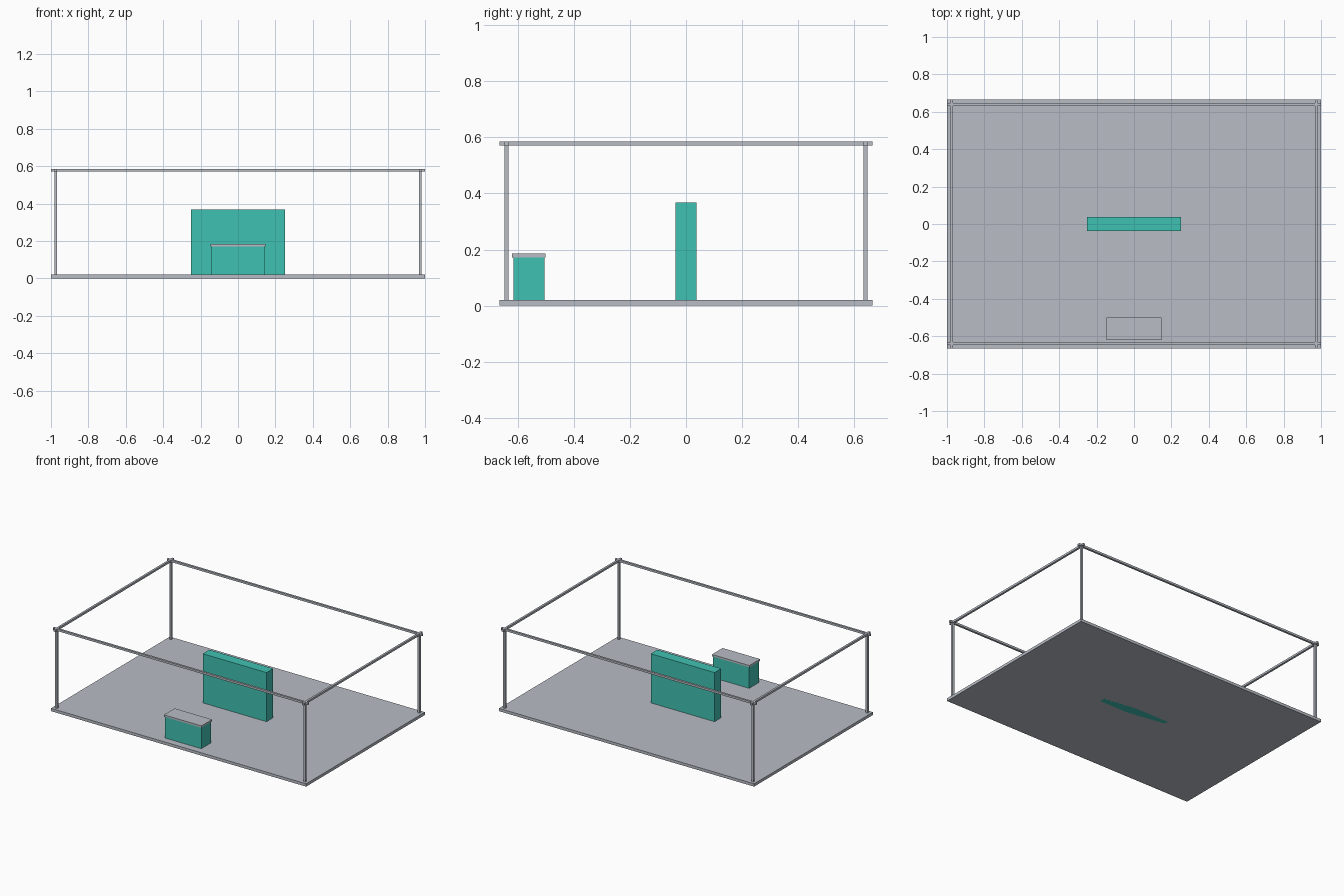
import bpy

if "Cube" in bpy.data.objects:
    bpy.data.objects.remove(bpy.data.objects["Cube"])


def material(name, color):
    m = bpy.data.materials.new(name)
    m.diffuse_color = (*color, 1.0)
    m.use_nodes = True
    m.node_tree.nodes["Principled BSDF"].inputs["Base Color"].default_value = m.diffuse_color
    return m


GREY = material("light_grey", (0.48, 0.51, 0.56))
TEAL = material("teal", (0.051, 0.533, 0.445))


def box(name, mat, x, y, z):
    """Axis-aligned box from (min, max) ranges."""
    ranges = (x, y, z)
    bpy.ops.mesh.primitive_cube_add(size=1, location=[(a + b) / 2 for a, b in ranges])
    ob = bpy.context.object
    ob.name = name
    ob.scale = [b - a for a, b in ranges]
    bpy.ops.object.transform_apply(location=False, rotation=False, scale=True)
    ob.data.materials.append(mat)
    return ob


HX, HY = 1.0, 0.665        # half size of the floor
PX, PY = 0.974, 0.639      # frame centre lines
R = 0.0073                 # half thickness of the frame bars
FLOOR, TOP = 0.02, 0.585

# Floor slab
box("floor", GREY, (-HX, HX), (-HY, HY), (0, FLOOR))

# Corner posts
for sx, side in ((-1, "left"), (1, "right")):
    for sy, end in ((-1, "front"), (1, "back")):
        box(f"post_{end}_{side}", GREY, (sx * PX - R, sx * PX + R),
            (sy * PY - R, sy * PY + R), (FLOOR, TOP - R))

# Top rails, crossing past each other at the corners
for s, end, side in ((-1, "front", "left"), (1, "back", "right")):
    box(f"rail_{end}", GREY, (-HX, HX), (s * PY - R, s * PY + R), (TOP - 2 * R, TOP))
    box(f"rail_{side}", GREY, (s * PX - R, s * PX + R), (-HY, HY), (TOP - 2 * R, TOP))

# Central partition wall, set through the floor
box("partition_wall", TEAL, (-0.25, 0.25), (-0.0375, 0.0375), (0, 0.368))

# Front counter with an overhanging top
box("counter_body", TEAL, (-0.142, 0.142), (-0.614, -0.505), (FLOOR, 0.172))
box("counter_top", GREY, (-0.147, 0.147), (-0.62, -0.5), (0.172, 0.185))
